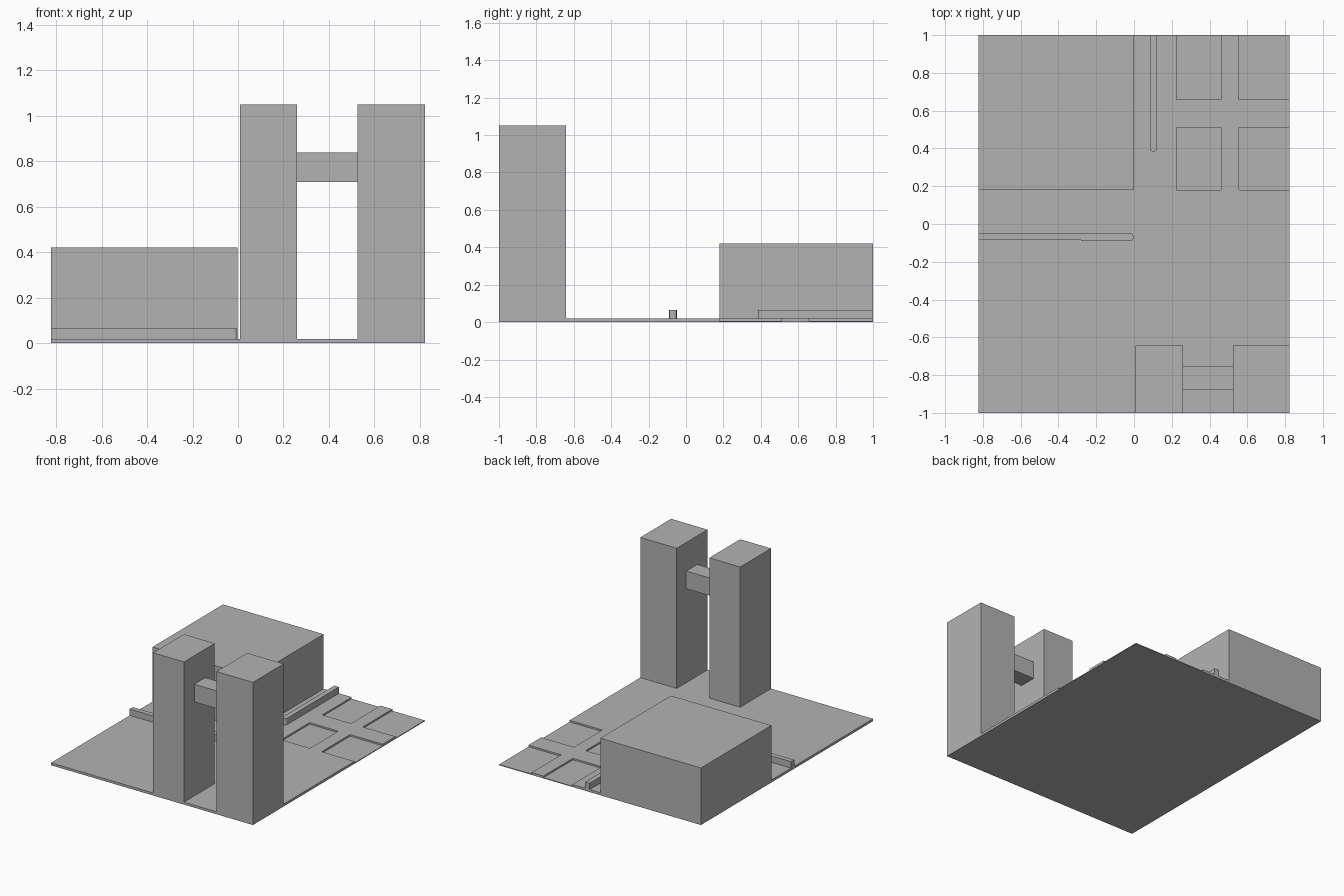
import bpy
import bmesh
from math import cos, sin, pi

cube = bpy.data.objects.get("Cube")
if cube:
    bpy.data.objects.remove(cube, do_unlink=True)

TOP = 0.018      # ground slab surface
FLOOR = 0.006    # sunken plot surface
X, Y = 0.822, 1.0

grey = bpy.data.materials.new("plain_grey")
grey.use_nodes = True
colour = (0.45, 0.45, 0.45, 1)
grey.diffuse_color = colour
grey.node_tree.nodes["Principled BSDF"].inputs["Base Color"].default_value = colour


def prism(name, outline, z0, z1):
    """Extrude a counter-clockwise plan outline from z0 up to z1."""
    bm = bmesh.new()
    face = bm.faces.new([bm.verts.new((x, y, z0)) for x, y in outline])
    ext = bmesh.ops.extrude_face_region(bm, geom=[face])
    for v in ext["geom"]:
        if isinstance(v, bmesh.types.BMVert):
            v.co.z = z1
    bmesh.ops.recalc_face_normals(bm, faces=bm.faces)
    mesh = bpy.data.meshes.new(name)
    bm.to_mesh(mesh)
    bm.free()
    mesh.materials.append(grey)
    obj = bpy.data.objects.new(name, mesh)
    bpy.context.collection.objects.link(obj)
    return obj


def block(name, x0, x1, y0, y1, z0, z1):
    return prism(name, [(x0, y0), (x1, y0), (x1, y1), (x0, y1)], z0, z1)


def arc(cx, cy, r, start, steps=5):
    """Quarter circle, counter-clockwise."""
    return [(cx + r * cos(start + i * pi / 2 / steps),
             cy + r * sin(start + i * pi / 2 / steps)) for i in range(steps + 1)]


# Ground slab with four sunken plots, the outer ones open to the slab edge
slab = block("ground_slab", -X, X, -Y, Y, 0, TOP)
for i, (x0, x1) in enumerate([(0.226, 0.46), (0.556, X + 0.1)]):
    for j, (y0, y1) in enumerate([(0.18, 0.51), (0.658, Y + 0.1)]):
        cutter = block(f"plot_cutter_{i}_{j}", x0, x1, y0, y1, FLOOR, 0.1)
        cutter.hide_render = True
        cutter.hide_viewport = True
        cutter.display_type = 'WIRE'
        cut = slab.modifiers.new("sunken_plot", 'BOOLEAN')
        cut.operation = 'DIFFERENCE'
        cut.solver = 'EXACT'
        cut.object = cutter

# Low hall and the pair of towers joined by a bridge
block("low_hall", -X, -0.003, 0.18, Y, TOP, 0.42)
block("right_tower", 0.008, 0.26, -Y, -0.642, TOP, 1.05)
block("left_tower", 0.525, X, -Y, -0.642, TOP, 1.05)
block("tower_bridge", 0.26, 0.525, -0.88, -0.752, 0.71, 0.84)

# Low walls with rounded free ends
r = 0.016
prism("cross_wall",
      [(-X, -0.086), (-0.28, -0.086), (-0.28, -0.09)]
      + arc(-0.003 - r, -0.09 + r, r, -pi / 2)
      + arc(-0.003 - r, -0.049 - r, r, 0)
      + [(-X, -0.049)], TOP, 0.065)
prism("back_wall",
      [(0.085, Y)]
      + arc(0.085 + r, 0.384 + r, r, pi)
      + arc(0.122 - r, 0.384 + r, r, 1.5 * pi)
      + [(0.122, Y)], TOP, 0.065)
